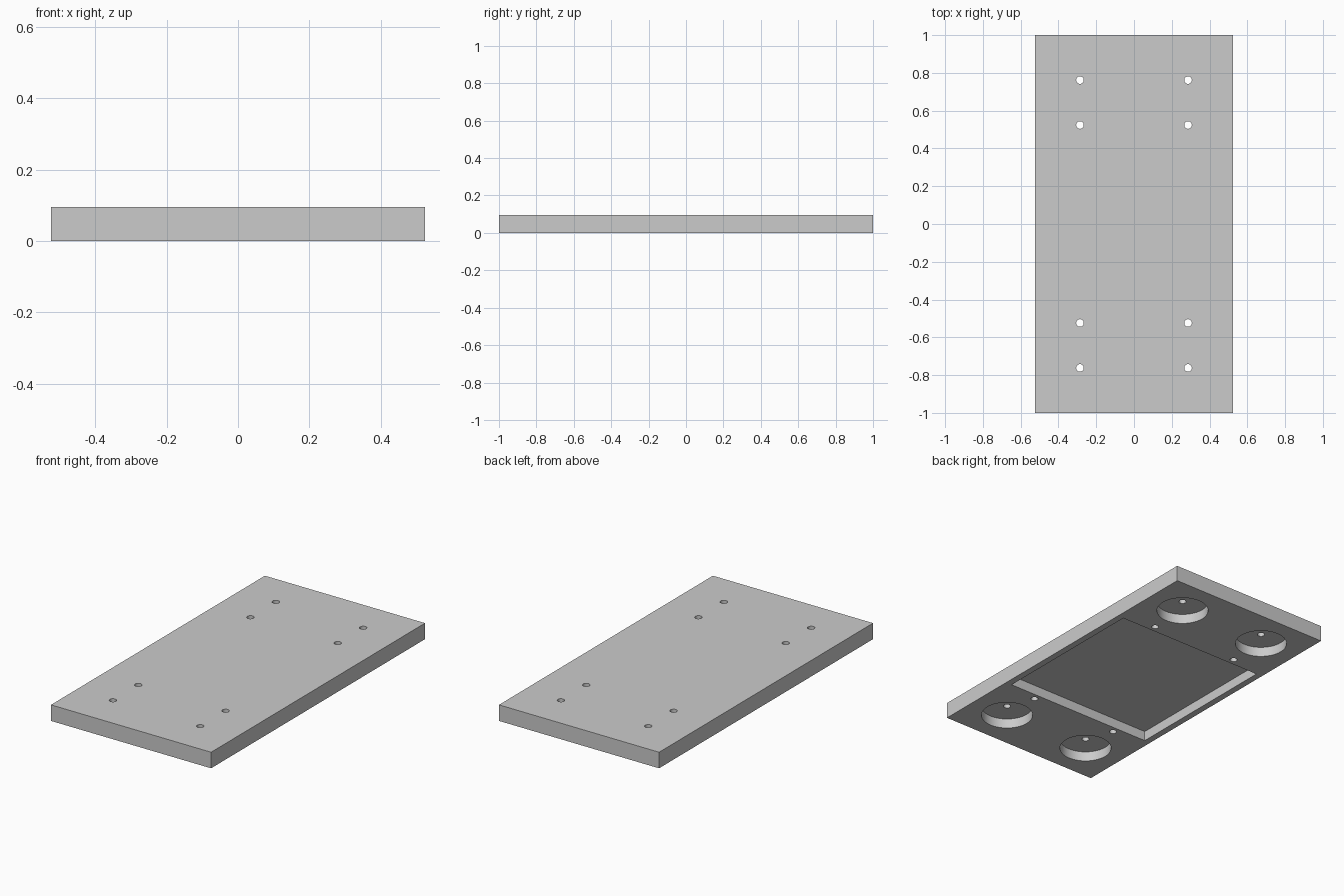
import bpy, bmesh, math
from mathutils import Matrix, Vector

if "Cube" in bpy.data.objects:
    bpy.data.objects.remove(bpy.data.objects["Cube"], do_unlink=True)

WIDTH, LENGTH, HEIGHT = 1.048, 2.0, 0.095
RECESS = 0.97            # side of the square recess
DEPTH = 0.058            # depth of recess and round pockets
HOLE_X, OUTER_Y, INNER_Y = 0.286, 0.762, 0.524
POCKET_R, HOLE_R = 0.143, 0.02

grey = bpy.data.materials.new("plain grey")
grey.use_nodes = True
grey.diffuse_color = (0.6, 0.6, 0.6, 1)
grey.node_tree.nodes["Principled BSDF"].inputs["Base Color"].default_value = (0.6, 0.6, 0.6, 1)


def add_box(bm, sx, sy, z0, z1):
    m = Matrix.Translation((0, 0, (z0 + z1) / 2)) @ Matrix.Diagonal((sx, sy, z1 - z0, 1))
    bmesh.ops.create_cube(bm, size=1, matrix=m)


def add_cylinder(bm, x, y, r, z0, z1, sides):
    bmesh.ops.create_cone(bm, cap_ends=True, segments=sides, radius1=r, radius2=r,
                          depth=z1 - z0, matrix=Matrix.Translation((x, y, (z0 + z1) / 2)))


def make_object(name, bm):
    mesh = bpy.data.meshes.new(name)
    bm.to_mesh(mesh)
    bm.free()
    mesh.materials.append(grey)
    obj = bpy.data.objects.new(name, mesh)
    bpy.context.collection.objects.link(obj)
    return obj


def cut(target, cutter):
    cutter.hide_render = True
    mod = target.modifiers.new("cut", 'BOOLEAN')
    mod.operation, mod.solver, mod.object = 'DIFFERENCE', 'EXACT', cutter
    bpy.context.view_layer.objects.active = target
    bpy.ops.object.modifier_apply(modifier=mod.name)
    bpy.data.objects.remove(cutter, do_unlink=True)


# Plate
bm = bmesh.new()
add_box(bm, WIDTH, LENGTH, 0, HEIGHT)
plate = make_object("base_plate", bm)

# Square recess and four round pockets in the underside
bm = bmesh.new()
add_box(bm, RECESS, RECESS, -0.1, DEPTH)
for sx in (-1, 1):
    for sy in (-1, 1):
        add_cylinder(bm, sx * HOLE_X, sy * OUTER_Y, POCKET_R, -0.1, DEPTH, 64)
cut(plate, make_object("pocket_cutter", bm))

# Eight through holes
bm = bmesh.new()
for sx in (-1, 1):
    for y in (-OUTER_Y, -INNER_Y, INNER_Y, OUTER_Y):
        add_cylinder(bm, sx * HOLE_X, y, HOLE_R, -0.1, HEIGHT + 0.1, 32)
cut(plate, make_object("hole_cutter", bm))

# Smooth the round walls, keep the edges sharp
bpy.ops.object.select_all(action='DESELECT')
plate.select_set(True)
bpy.context.view_layer.objects.active = plate
bpy.ops.object.shade_smooth_by_angle(angle=math.radians(30))
